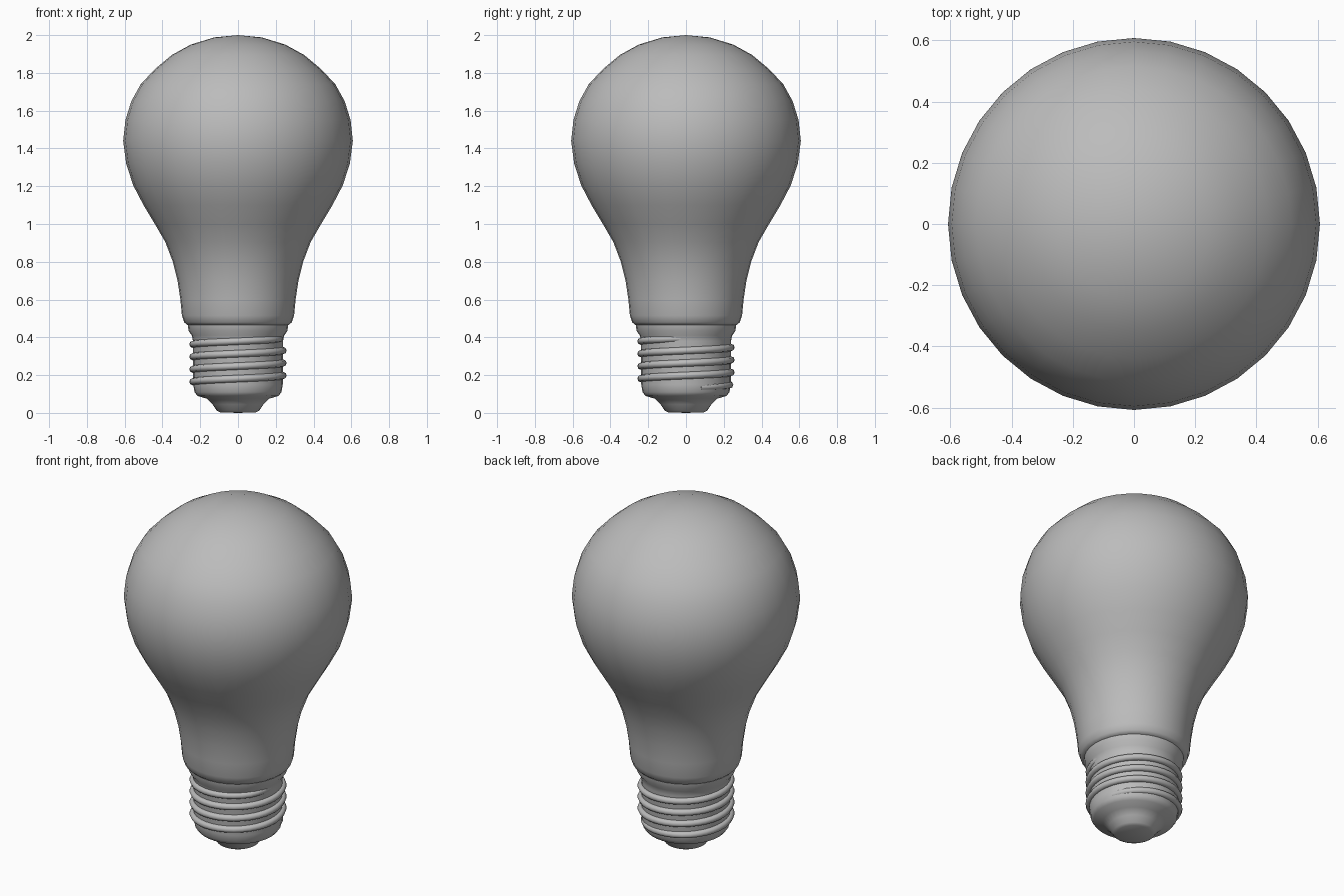
import bpy
import bmesh
from math import sin, cos, radians

if "Cube" in bpy.data.objects:
    bpy.data.objects.remove(bpy.data.objects["Cube"])

grey = bpy.data.materials.new("plain grey")
grey.use_nodes = True
grey.diffuse_color = (0.5, 0.5, 0.5, 1)
grey.node_tree.nodes["Principled BSDF"].inputs["Base Color"].default_value = (0.5, 0.5, 0.5, 1)


def finish(bm, name, angle):
    """Turn a bmesh into a smooth-shaded object."""
    bmesh.ops.recalc_face_normals(bm, faces=bm.faces[:])
    mesh = bpy.data.meshes.new(name)
    bm.to_mesh(mesh)
    bm.free()
    mesh.materials.append(grey)
    obj = bpy.data.objects.new(name, mesh)
    bpy.context.collection.objects.link(obj)
    bpy.ops.object.select_all(action='DESELECT')
    obj.select_set(True)
    bpy.context.view_layer.objects.active = obj
    bpy.ops.object.shade_smooth_by_angle(angle=radians(angle))


def lathe(name, profile, segments, angle):
    """Spin a (radius, height) profile around the z axis."""
    bm = bmesh.new()
    verts = [bm.verts.new((r, 0, z)) for r, z in profile]
    edges = [bm.edges.new(pair) for pair in zip(verts, verts[1:])]
    bmesh.ops.spin(bm, geom=verts + edges, cent=(0, 0, 0), axis=(0, 0, 1),
                   angle=radians(360), steps=segments)
    bmesh.ops.remove_doubles(bm, verts=bm.verts[:], dist=0.0005)
    finish(bm, name, angle)


# Glass envelope, rounded under at the neck
lathe("glass_bulb", [
    (0.24, 0.465), (0.27, 0.466), (0.285, 0.48), (0.297, 0.515), (0.305, 0.6),
    (0.32, 0.7), (0.345, 0.8), (0.385, 0.905), (0.44, 1.0), (0.5, 1.1),
    (0.555, 1.205), (0.592, 1.32), (0.608, 1.44), (0.596, 1.55), (0.565, 1.65),
    (0.515, 1.74), (0.44, 1.82), (0.35, 1.895), (0.25, 1.95), (0.125, 1.988),
    (0, 2.0)], 32, 60)

# Metal screw base with the stepped contact at the bottom
lathe("screw_base", [
    (0, 0), (0.095, 0.003), (0.112, 0.012), (0.135, 0.045), (0.165, 0.075),
    (0.215, 0.09), (0.23, 0.11), (0.237, 0.15), (0.238, 0.38), (0.245, 0.41),
    (0.262, 0.435), (0.266, 0.468)], 32, 50)

# Helical thread ridge, sinking into the base at both ends
PITCH, START, END, STEP, SIDES = 0.066, 20, 1440, 10, 8
bm = bmesh.new()
rings = []
for a in range(START, END + 1, STEP):
    fade = min(1, (a - START) / 110, (END - a) / 40)
    radius = 0.218 + 0.02 * fade
    height = 0.165 + PITCH * (a - 180) / 360
    t = radians(a)
    ring = []
    for k in range(SIDES):
        s = radians(360 * k / SIDES)
        r = radius + 0.02 * cos(s)
        ring.append(bm.verts.new((r * cos(t), r * sin(t), height + 0.019 * sin(s))))
    rings.append(ring)
for lower, upper in zip(rings, rings[1:]):
    for k in range(SIDES):
        n = (k + 1) % SIDES
        bm.faces.new((lower[k], lower[n], upper[n], upper[k]))
for cap in (rings[0], rings[-1]):
    bm.faces.new(cap)
finish(bm, "screw_thread", 60)
